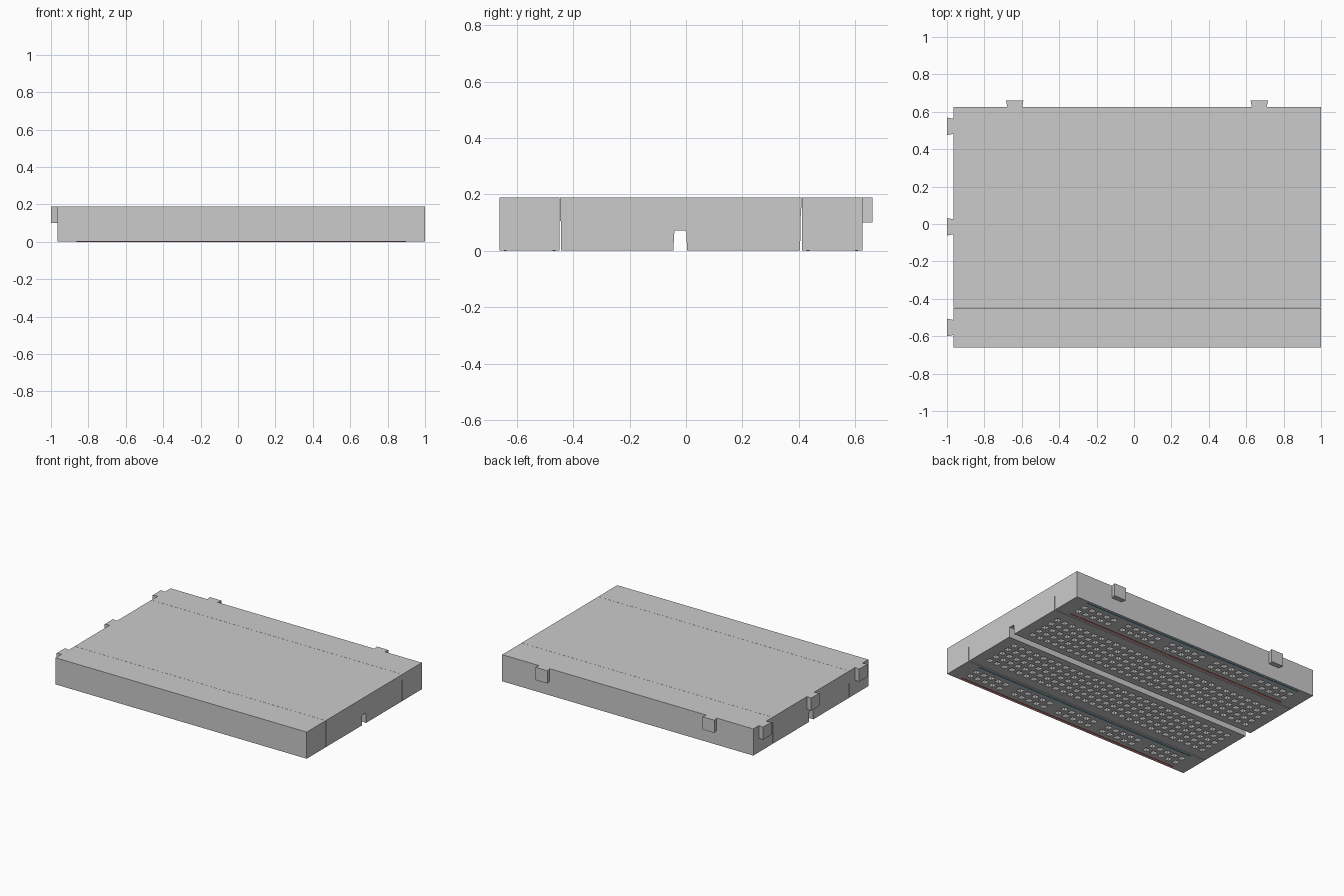
import bpy, bmesh
from mathutils import Vector

if "Cube" in bpy.data.objects:
    bpy.data.objects.remove(bpy.data.objects["Cube"])

X0, X1 = -0.965, 1.0        # body ends
BOT, TOP = 0.0015, 0.19     # socket face (printed lines sit just below it) and back
MID = (X0 + X1) / 2
PITCH, HOLE = 0.061, 0.036
SLOT_Y = -0.02


def material(name, rgb):
    m = bpy.data.materials.new(name)
    m.diffuse_color = (*rgb, 1)
    m.use_nodes = True
    m.node_tree.nodes["Principled BSDF"].inputs["Base Color"].default_value = m.diffuse_color
    return m


def finish(bm, name, mats=()):
    me = bpy.data.meshes.new(name)
    bm.to_mesh(me)
    bm.free()
    for m in mats:
        me.materials.append(m)
    ob = bpy.data.objects.new(name, me)
    bpy.context.collection.objects.link(ob)
    return ob


def prism(points, direction):
    """Closed prism from a flat outline swept along direction."""
    bm = bmesh.new()
    face = bm.faces.new([bm.verts.new(p) for p in points])
    new = bmesh.ops.extrude_face_region(bm, geom=[face], use_keep_orig=True)["geom"]
    moved = [v for v in new if isinstance(v, bmesh.types.BMVert)]
    bmesh.ops.translate(bm, verts=moved, vec=direction)
    bmesh.ops.recalc_face_normals(bm, faces=bm.faces)
    bm.normal_update()
    return bm


def socket_faces(bm):
    return [f for f in bm.faces if all(abs(v.co.z - BOT) < 1e-5 for v in f.verts)]


def block(name, profile, cols, rows):
    """Sweep a y-z profile along x, then sink a tapered socket at every col/row."""
    bm = prism([(X0, y, z) for y, z in profile], (X1 - X0, 0, 0))
    cuts = [(Vector((0, 1, 0)), r) for r in rows] + [(Vector((1, 0, 0)), c) for c in cols]
    for axis, centre in cuts:
        for s in (-HOLE / 2, HOLE / 2):
            faces = socket_faces(bm)
            edges = {e for f in faces for e in f.edges}
            verts = {v for f in faces for v in f.verts}
            bmesh.ops.bisect_plane(bm, geom=faces + list(edges) + list(verts),
                                   plane_co=axis * (centre + s), plane_no=axis)
    bm.normal_update()

    def is_hole(f):
        c = f.calc_center_bounds()
        return (any(abs(c.x - x) < 0.004 for x in cols)
                and any(abs(c.y - y) < 0.004 for y in rows))

    holes = [f for f in socket_faces(bm) if is_hole(f)]
    # funnel
    ring = bmesh.ops.inset_individual(bm, faces=holes, thickness=0.009)["faces"]
    for f in ring:
        f.material_index = 1
    for v in {v for f in holes for v in f.verts}:
        v.co.z += 0.016
    # straight shaft
    floors = bmesh.ops.extrude_discrete_faces(bm, faces=holes)["faces"]
    for f in floors:
        f.material_index = 1
        for e in f.edges:
            for g in e.link_faces:
                g.material_index = 1
        for v in f.verts:
            v.co.z += 0.045
    bmesh.ops.recalc_face_normals(bm, faces=bm.faces)
    return finish(bm, name, (body_mat, socket_mat))


body_mat = material("body_grey", (0.8, 0.8, 0.8))
socket_mat = material("socket_white", (0.95, 0.95, 0.95))
red = material("line_red", (0.75, 0.12, 0.08))
blue = material("line_blue", (0.1, 0.35, 0.55))

# Central block with the middle channel
term_cols = [MID + (i - 14.5) * PITCH for i in range(30)]
term_rows = [SLOT_Y + s * (1.5 + i) * PITCH for s in (-1, 1) for i in range(5)]
block("terminal_block", [
    (-0.442, BOT), (-0.045, BOT), (-0.041, 0.072), (-0.003, 0.072), (0.001, 0.066),
    (0.004, BOT), (0.404, BOT), (0.407, 0.15), (0.409, 0.152), (0.409, TOP),
    (-0.447, TOP), (-0.447, 0.107), (-0.442, 0.105)], term_cols, term_rows)

# Power rails: five groups of five on two rows, with a line along each side
rail_cols = [MID + (i - 14) * PITCH for i in range(29) if i % 6 != 5]
for name, ya, yb in (("front_rail", -0.66, -0.448), ("back_rail", 0.41, 0.626)):
    yc = (ya + yb) / 2
    block(name, [(ya, BOT), (yb, BOT), (yb, TOP), (ya, TOP)],
          rail_cols, [yc - PITCH / 2, yc + PITCH / 2])
    for colour, mat, off in (("red", red, -0.086), ("blue", blue, 0.086)):
        y, h, w = yc + off, 0.88, 0.005
        line = prism([(MID - h, y - w, 0), (MID + h, y - w, 0),
                      (MID + h, y + w, 0), (MID - h, y + w, 0)], (0, 0, BOT))
        finish(line, f"{name}_{colour}_line", (mat,))

# Dovetail joining tabs on the left end and the back
Z_TAB, TAB_W, TAB_N = 0.1, 0.047, 0.040
for i, y in enumerate((0.522, -0.015, -0.553)):
    finish(prism([(X0, y - TAB_N, Z_TAB), (-1, y - TAB_W, Z_TAB),
                  (-1, y + TAB_W, Z_TAB), (X0, y + TAB_N, Z_TAB)],
                 (0, 0, TOP - Z_TAB)), f"left_tab_{i + 1}", (body_mat,))
for i, x in enumerate((-0.638, 0.67)):
    finish(prism([(x - TAB_N, 0.626, Z_TAB), (x + TAB_N, 0.626, Z_TAB),
                  (x + TAB_W, 0.661, Z_TAB), (x - TAB_W, 0.661, Z_TAB)],
                 (0, 0, TOP - Z_TAB)), f"back_tab_{i + 1}", (body_mat,))
